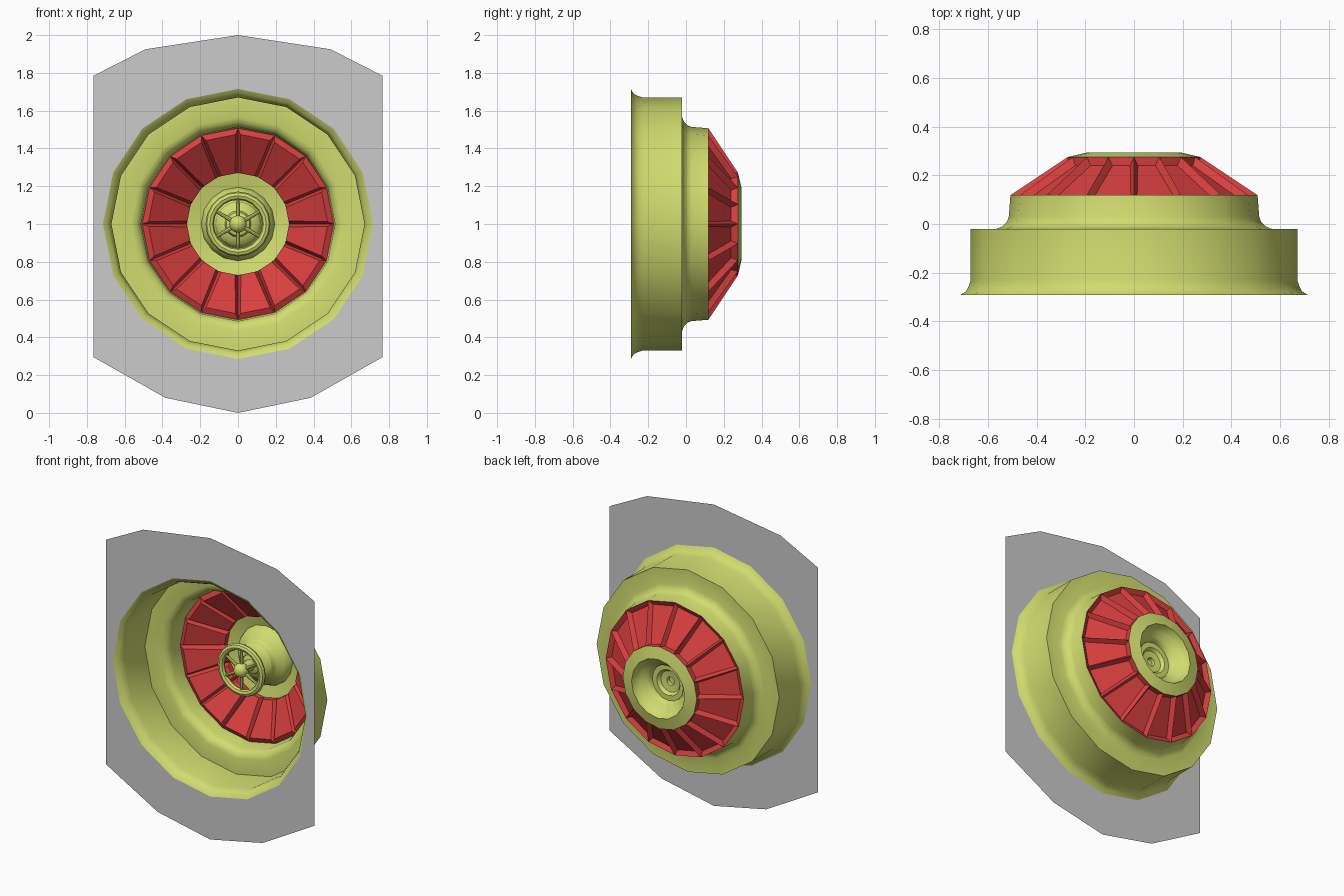
import bpy, bmesh, math
from mathutils import Vector, Matrix

if "Cube" in bpy.data.objects:
    bpy.data.objects.remove(bpy.data.objects["Cube"])

N = 16
CZ = 1.0


def material(name, color):
    m = bpy.data.materials.new(name)
    m.diffuse_color = color
    m.use_nodes = True
    m.node_tree.nodes["Principled BSDF"].inputs["Base Color"].default_value = m.diffuse_color
    return m


GREEN = material("yellow_green", (0.64, 0.72, 0.16, 1))
RED = material("red", (0.70, 0.05, 0.05, 1))


def finish(name, bm, mat=None, smooth=True):
    me = bpy.data.meshes.new(name)
    bm.to_mesh(me)
    bm.free()
    ob = bpy.data.objects.new(name, me)
    bpy.context.collection.objects.link(ob)
    if mat:
        me.materials.append(mat)
    if smooth:
        bpy.ops.object.select_all(action='DESELECT')
        ob.select_set(True)
        bpy.context.view_layer.objects.active = ob
        bpy.ops.object.shade_smooth_by_angle(angle=math.radians(40))
    return ob


def ring(bm, r, y, n=N):
    return [bm.verts.new((r * math.cos(2 * math.pi * k / n), y,
                          CZ + r * math.sin(2 * math.pi * k / n))) for k in range(n)]


def lathe(profile, n=N, close=False):
    """Open shell turned about the y axis from (radius, y) points."""
    bm = bmesh.new()
    rings = [ring(bm, r, y, n) for r, y in profile]
    pairs = list(zip(rings, rings[1:]))
    if close:
        pairs.append((rings[-1], rings[0]))
    for a, b in pairs:
        for k in range(n):
            j = (k + 1) % n
            bm.faces.new((b[k], b[j], a[j], a[k]))
    bm.normal_update()
    return bm, rings


# wall plate with a round opening
bm = bmesh.new()
half = [(0, 2), (0.49, 1.925), (0.765, 1.785), (0.765, 0.295), (0.385, 0.08), (0, 0)]
outline = half + [(-x, z) for x, z in reversed(half[1:-1])]
loops = [[bm.verts.new((x, -0.292, z)) for x, z in outline], ring(bm, 0.715, -0.292)]
edges = [bm.edges.new((l[i], l[(i + 1) % len(l)])) for l in loops for i in range(len(l))]
bmesh.ops.triangle_fill(bm, use_beauty=True, edges=edges, normal=(0, -1, 0))
finish("wall_plate", bm, smooth=False)

# stepped outer housing with flared rim
bm, _ = lathe([(0.715, -0.292), (0.69, -0.277), (0.678, -0.255), (0.67, -0.23),
               (0.67, -0.02), (0.565, -0.02), (0.54, -0.01), (0.522, 0.008),
               (0.514, 0.03), (0.507, 0.118)])
finish("housing", bm, GREEN)

# red cone with recessed panels between ribs
bm, _ = lathe([(0.507, 0.118), (0.272, 0.275)])
bmesh.ops.inset_individual(bm, faces=bm.faces[:], thickness=0.025, depth=-0.03)
finish("ribbed_cone", bm, RED, smooth=False)

# hub: outer collar, then a recess running back towards the wheel
bm, rings = lathe([(0.272, 0.275), (0.195, 0.293), (0.188, 0.27), (0.17, 0.24),
                   (0.135, 0.222), (0.122, 0.205), (0.118, 0.185), (0.085, 0.185),
                   (0.07, 0.165), (0.028, 0.16), (0.025, 0.14)])
bm.faces.new(rings[-1])
finish("hub", bm, GREEN)

# stepped stem joining hub and wheel
bm, _ = lathe([(0.03, 0.03), (0.035, 0.125), (0.062, 0.135),
               (0.07, 0.155), (0.1, 0.165), (0.118, 0.185)])
finish("stem", bm, GREEN)

# handwheel: rim, spokes and centre knob
WY, R, T = 0.038, 0.15, 0.022
circle = [(R + T * math.cos(a), WY + T * math.sin(a))
          for a in (2 * math.pi * i / 8 for i in range(8))]
bm, _ = lathe(circle[::-1], n=20, close=True)
bmesh.ops.recalc_face_normals(bm, faces=bm.faces[:])
finish("wheel_rim", bm, GREEN)

bm = bmesh.new()
for k in range(6):
    a = math.radians(30 + 60 * k)
    d = Vector((math.cos(a), 0, math.sin(a)))
    rot = d.to_track_quat('Z', 'Y').to_matrix().to_4x4()
    mid = Vector((0, WY, CZ)) + d * 0.09
    bmesh.ops.create_cone(bm, cap_ends=True, segments=8, radius1=0.012, radius2=0.008,
                          depth=0.12, matrix=Matrix.Translation(mid) @ rot)
finish("wheel_spokes", bm, GREEN)

bm = bmesh.new()
bmesh.ops.create_uvsphere(bm, u_segments=16, v_segments=8, radius=0.046,
                          matrix=Matrix.Translation((0, WY - 0.005, CZ)))
finish("wheel_knob", bm, GREEN)
